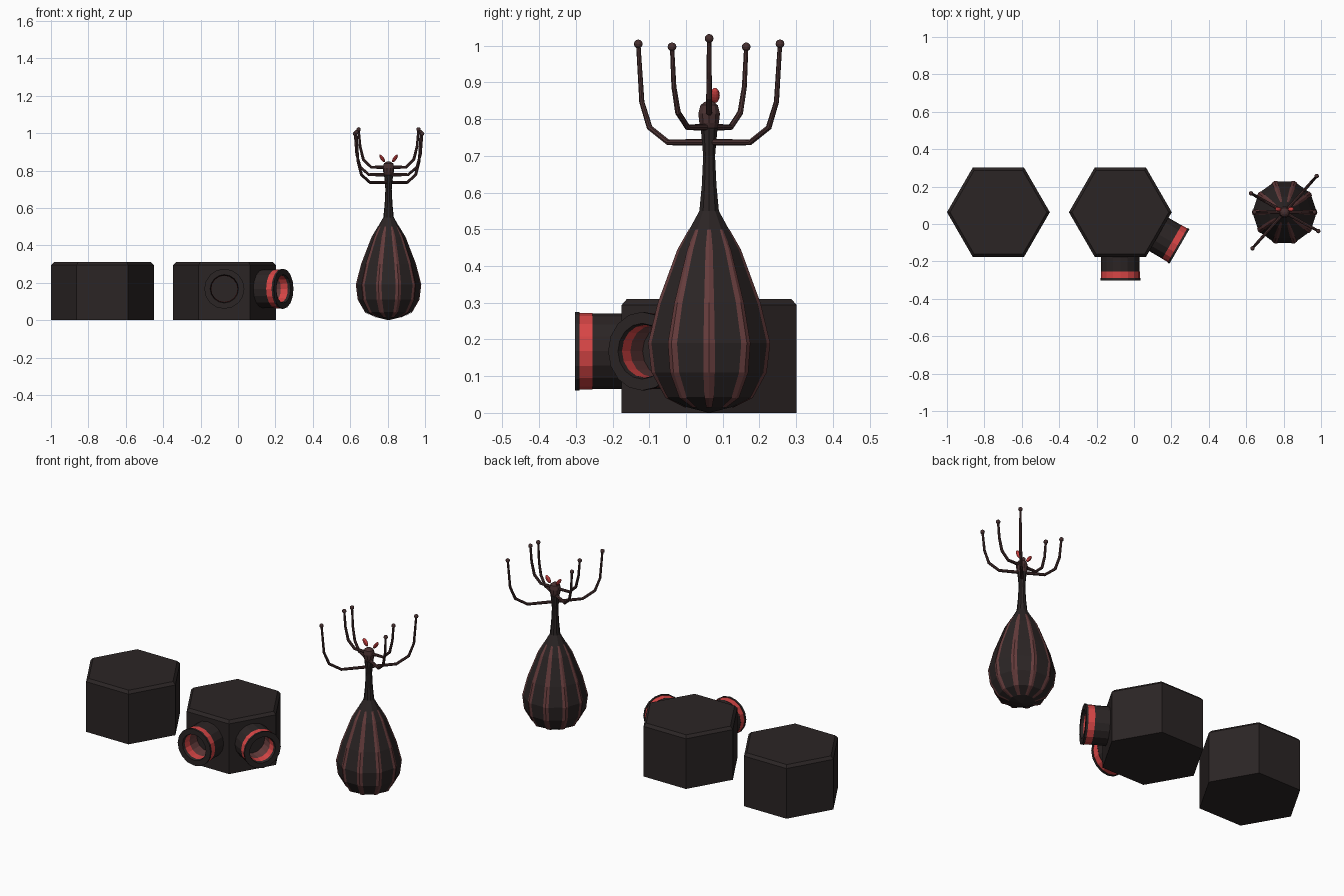
import bpy, bmesh, math
from mathutils import Vector, Matrix

if "Cube" in bpy.data.objects:
    bpy.data.objects.remove(bpy.data.objects["Cube"])


def material(name, rgb):
    m = bpy.data.materials.new(name)
    m.diffuse_color = (*rgb, 1)
    m.use_nodes = True
    m.node_tree.nodes["Principled BSDF"].inputs["Base Color"].default_value = m.diffuse_color
    return m


DARK = material("charcoal", (0.024, 0.018, 0.018))
RED = material("bright red", (0.68, 0.06, 0.06))
BROWN = material("dull red brown", (0.13, 0.045, 0.045))
LIMB = material("dark brown", (0.065, 0.03, 0.03))
CY = 0.063                      # shared centre line in y
FX = 0.805                      # x of the tall figure


def finish(name, bm, mats, matrix=Matrix()):
    bmesh.ops.remove_doubles(bm, verts=bm.verts, dist=1e-5)
    bmesh.ops.recalc_face_normals(bm, faces=bm.faces)
    me = bpy.data.meshes.new(name)
    bm.to_mesh(me)
    bm.free()
    ob = bpy.data.objects.new(name, me)
    ob.matrix_world = matrix
    bpy.context.collection.objects.link(ob)
    for m in mats:
        me.materials.append(m)
    return ob


def lathe(name, profile, n, mats, matrix=Matrix(), bands=None):
    """Revolve (radius, height) points about z; bands gives a material index per segment."""
    bm = bmesh.new()
    rings = []
    for r, z in profile:
        if r == 0:
            rings.append([bm.verts.new((0, 0, z))] * n)
        else:
            rings.append([bm.verts.new((r * math.cos(math.tau * i / n),
                                        r * math.sin(math.tau * i / n), z)) for i in range(n)])
    for k, (a, b) in enumerate(zip(rings, rings[1:])):
        for i in range(n):
            j = (i + 1) % n
            f = bm.faces.new(list(dict.fromkeys((a[i], a[j], b[j], b[i]))))
            f.material_index = bands[k] if bands else 0
    return finish(name, bm, mats, matrix)


def tube(bm, pts, radii, n=8):
    """Round bar along points."""
    pts = [Vector(p) for p in pts]
    rings = []
    for i, p in enumerate(pts):
        d = (pts[min(i + 1, len(pts) - 1)] - pts[max(i - 1, 0)]).normalized()
        side = d.cross(Vector((0, 0, 1)))
        if i == 0:
            ref = side.normalized()
        u = d.cross(ref)
        rings.append([bm.verts.new(p + radii[i] * (ref * math.cos(math.tau * k / n)
                                                   + u * math.sin(math.tau * k / n)))
                      for k in range(n)])
    for a, b in zip(rings, rings[1:]):
        for k in range(n):
            bm.faces.new((a[k], a[(k + 1) % n], b[(k + 1) % n], b[k]))
    bm.faces.new(rings[0])
    bm.faces.new(rings[-1])


# Hexagonal blocks with a chamfered top edge
HEX = [(0, 0), (0.275, 0), (0.275, 0.294), (0.259, 0.31), (0, 0.31)]
for name, x in (("plain_block", -0.725), ("ported_block", -0.073)):
    lathe(name, HEX, 6, [DARK], Matrix.Translation((x, CY, 0)))

# Two hollow ports with a red band outside and inside
PORT = [(0, 0.003), (0.07, 0.003), (0.07, 0.07), (0.072, 0.112), (0.076, 0.127),
        (0.107, 0.127), (0.107, 0.115), (0.104, 0.115), (0.104, 0.08),
        (0.103, 0.08), (0.103, -0.01)]
BANDS = [0, 2, 1, 0, 0, 0, 0, 1, 0, 0]
for name, deg in (("front_port", -90), ("corner_port", -30)):
    d = Vector((math.cos(math.radians(deg)), math.sin(math.radians(deg)), 0))
    pos = Vector((-0.073, CY, 0.168)) + d * 0.238
    rot = d.to_track_quat('Z', 'Y').to_matrix().to_4x4()
    lathe(name, PORT, 16, [DARK, RED, BROWN], Matrix.Translation(pos) @ rot, BANDS)

# Gourd-shaped body, ten-sided, with thin neck
BASE = Matrix.Translation((FX, CY, 0))
BODY = [(0, 0), (0.065, 0.016), (0.122, 0.043), (0.162, 0.11), (0.172, 0.19),
        (0.144, 0.30), (0.088, 0.445), (0.028, 0.55)]
lathe("body", BODY + [(0.021, 0.62), (0.017, 0.70), (0.024, 0.775), (0, 0.79)], 10, [DARK], BASE)

# Thin ribs lying over the ten body corners
bm = bmesh.new()
RIB = BODY[1:-1] + [(0.055, 0.50)]
WIDTH = [0.008, 0.013, 0.016, 0.016, 0.014, 0.010, 0.005]
for i in range(10):
    c = [Vector((math.cos(math.tau * (i + k) / 10), math.sin(math.tau * (i + k) / 10), 0))
         for k in (-1, 0, 1)]
    rows = []
    for (r, z), w in zip(RIB, WIDTH):
        t = w / (0.618 * r)
        up = Vector((0, 0, z - (0.002 if z < 0.1 else 0)))
        rr = r + 0.003
        rows.append([bm.verts.new(c[1].lerp(e, s) * rr + up)
                     for e, s in ((c[0], t), (c[1], 0), (c[2], t))])
    for a, b in zip(rows, rows[1:]):
        for k in (0, 1):
            bm.faces.new((a[k], a[k + 1], b[k + 1], b[k]))
finish("body_ribs", bm, [BROWN], BASE)

# Head
lathe("head", [(0, 0.757), (0.018, 0.764), (0.028, 0.79), (0.031, 0.815), (0.025, 0.838),
               (0.013, 0.847), (0, 0.85)], 10, [LIMB], BASE)

# Six upswept arms in opposite pairs, each with a ball tip
ARMS = (("long", 0.172, 0.193, 0.737, 1.005), ("middle", -0.18, 0.101, 0.778, 0.997),
        ("short", 0.16, 0.0, 0.818, 1.02))
for name, dx, dy, z0, z1 in ARMS:
    for s, side in ((1, "a"), (-1, "b")):
        bm = bmesh.new()
        path = [(0, z0), (0.58, z0), (0.84, z0 + 0.04), (0.95, z0 + 0.11), (1, z1)]
        tube(bm, [(s * dx * f, s * dy * f, z) for f, z in path],
             [0.009, 0.008, 0.008, 0.007, 0.006])
        bmesh.ops.create_uvsphere(bm, u_segments=10, v_segments=6, radius=0.012,
                                  matrix=Matrix.Translation((s * dx, s * dy, z1)))
        finish(f"{name}_arm_{side}", bm, [LIMB], BASE)

# Red eye buds leaning outwards on the head
for s, side in ((1, "right"), (-1, "left")):
    bm = bmesh.new()
    bmesh.ops.create_uvsphere(
        bm, u_segments=10, v_segments=8, radius=1,
        matrix=Matrix.Translation((s * 0.034, 0.016, 0.865)) @ Matrix.Rotation(s * 0.6, 4, 'Y')
        @ Matrix.Diagonal((0.01, 0.013, 0.024, 1)))
    finish(f"{side}_eye_bud", bm, [RED], BASE)
